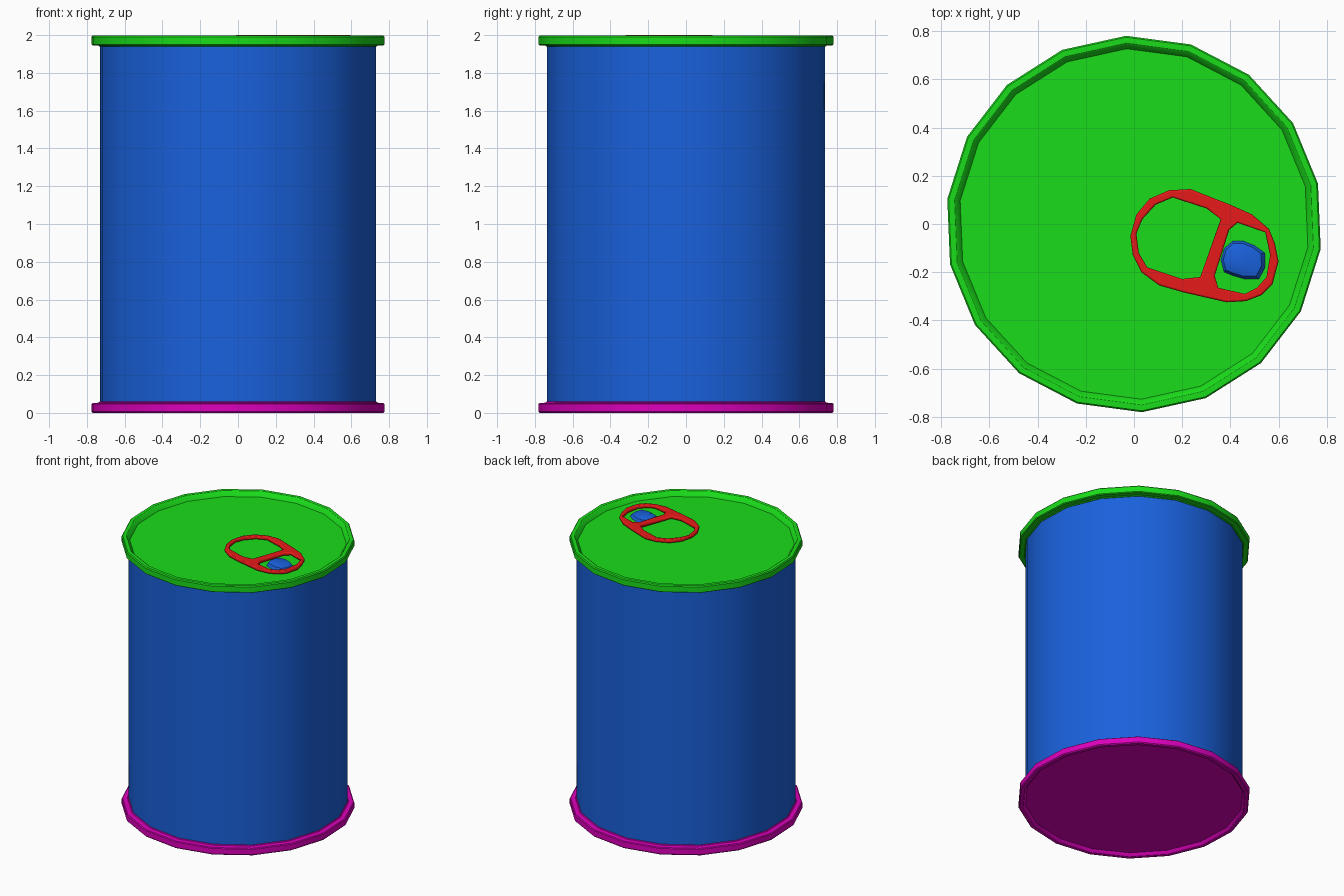
import bpy, bmesh, math

if "Cube" in bpy.data.objects:
    bpy.data.objects.remove(bpy.data.objects["Cube"])

SIDES, TURN = 18, math.radians(12.4)


def material(name, rgb):
    m = bpy.data.materials.new(name)
    m.diffuse_color = (*rgb, 1)
    m.use_nodes = True
    m.node_tree.nodes["Principled BSDF"].inputs["Base Color"].default_value = m.diffuse_color
    return m


BLUE = material("blue", (0.01, 0.12, 0.72))
GREEN = material("green", (0.01, 0.72, 0.01))
PINK = material("magenta", (0.72, 0.0, 0.5))
RED = material("red", (0.8, 0.01, 0.01))


def loft(name, rings, mat, cap_start=False, cap_end=False):
    """Skin a list of equal-length point rings."""
    bm = bmesh.new()
    loops = [[bm.verts.new(p) for p in ring] for ring in rings]
    for a, b in zip(loops, loops[1:]):
        n = len(a)
        for i in range(n):
            j = (i + 1) % n
            bm.faces.new((a[i], a[j], b[j], b[i]))
    if cap_start:
        bm.faces.new(loops[0][::-1])
    if cap_end:
        bm.faces.new(loops[-1])
    bmesh.ops.recalc_face_normals(bm, faces=bm.faces)
    me = bpy.data.meshes.new(name)
    bm.to_mesh(me)
    bm.free()
    me.materials.append(mat)
    ob = bpy.data.objects.new(name, me)
    bpy.context.collection.objects.link(ob)
    bpy.ops.object.select_all(action='DESELECT')
    ob.select_set(True)
    bpy.context.view_layer.objects.active = ob
    bpy.ops.object.shade_smooth_by_angle(angle=math.radians(30))
    return ob


def ring(r, z):
    return [(r * math.cos(TURN + math.tau * i / SIDES),
             r * math.sin(TURN + math.tau * i / SIDES), z) for i in range(SIDES)]


# Can wall
loft("can_wall", [ring(0.736, 0.055), ring(0.736, 1.945)], BLUE)

# Lid and base: an overhanging rim around a recessed disc (radius, depth from the end)
rim = [(0.70, 0.060), (0.74, 0.060), (0.745, 0.055), (0.776, 0.053), (0.782, 0.048),
       (0.782, 0.008), (0.776, 0.001), (0.752, 0.001), (0.746, 0.005)]
lid = rim + [(0.728, 0.035)]
base = rim + [(0.735, 0.022)]
loft("lid", [ring(r, 1.999 - d) for r, d in lid], GREEN, True, True)
loft("base", [ring(r, d - 0.001) for r, d in base], PINK, True, True)

# Pull tab: outline with a finger hole and a rivet hole
outline = [(-.015, -.05), (.01, .04), (.065, .105), (.145, .14), (.235, .145), (.40, .08),
           (.49, .04), (.56, -.02), (.585, -.08), (.6, -.155), (.575, -.25), (.53, -.295),
           (.465, -.32), (.385, -.325), (.21, -.285), (.105, -.255), (.03, -.2), (-.005, -.13)]
finger_hole = [(.01, -.04), (.035, .02), (.09, .08), (.16, .11), (.30, .065), (.36, .02),
               (.275, -.22), (.20, -.228), (.055, -.18), (.02, -.12)]
rivet_hole = [(.43, .005), (.545, -.035), (.565, -.13), (.55, -.22), (.51, -.265),
              (.46, -.29), (.35, -.265), (.335, -.215), (.395, -.025)]
cu = bpy.data.curves.new("tab_curve", 'CURVE')
cu.dimensions = '2D'
cu.fill_mode = 'BOTH'
for pts in (outline, finger_hole, rivet_hole):
    sp = cu.splines.new('POLY')
    sp.points.add(len(pts) - 1)
    for p, (x, y) in zip(sp.points, pts):
        p.co = (x, y, 0, 1)
    sp.use_cyclic_u = True
cu.extrude = 0.005
cu.bevel_depth = 0.007
cu.bevel_resolution = 1
cu.offset = -0.007
cu.materials.append(RED)
tab = bpy.data.objects.new("pull_tab", cu)
tab.location.z = 1.988
bpy.context.collection.objects.link(tab)

# Rivet: lopsided button tapering to a small round top
foot = [(.545, -.12), (.50, -.088), (.455, -.07), (.41, -.07), (.375, -.10), (.36, -.15),
        (.373, -.20), (.41, -.215), (.46, -.23), (.52, -.23), (.546, -.18)]
cx, cy, n = 0.43, -0.142, len(foot)
top = []
for x, y in foot:
    a = math.atan2(y - cy, x - cx)
    top.append((cx + 0.045 * math.cos(a), cy + 0.045 * math.sin(a), 1.994))
mid = [(cx + (x - cx) * 0.85, cy + (y - cy) * 0.85, 1.985) for x, y in foot]
loft("rivet", [[(x, y, 1.962) for x, y in foot], mid, top], BLUE, True, True)
